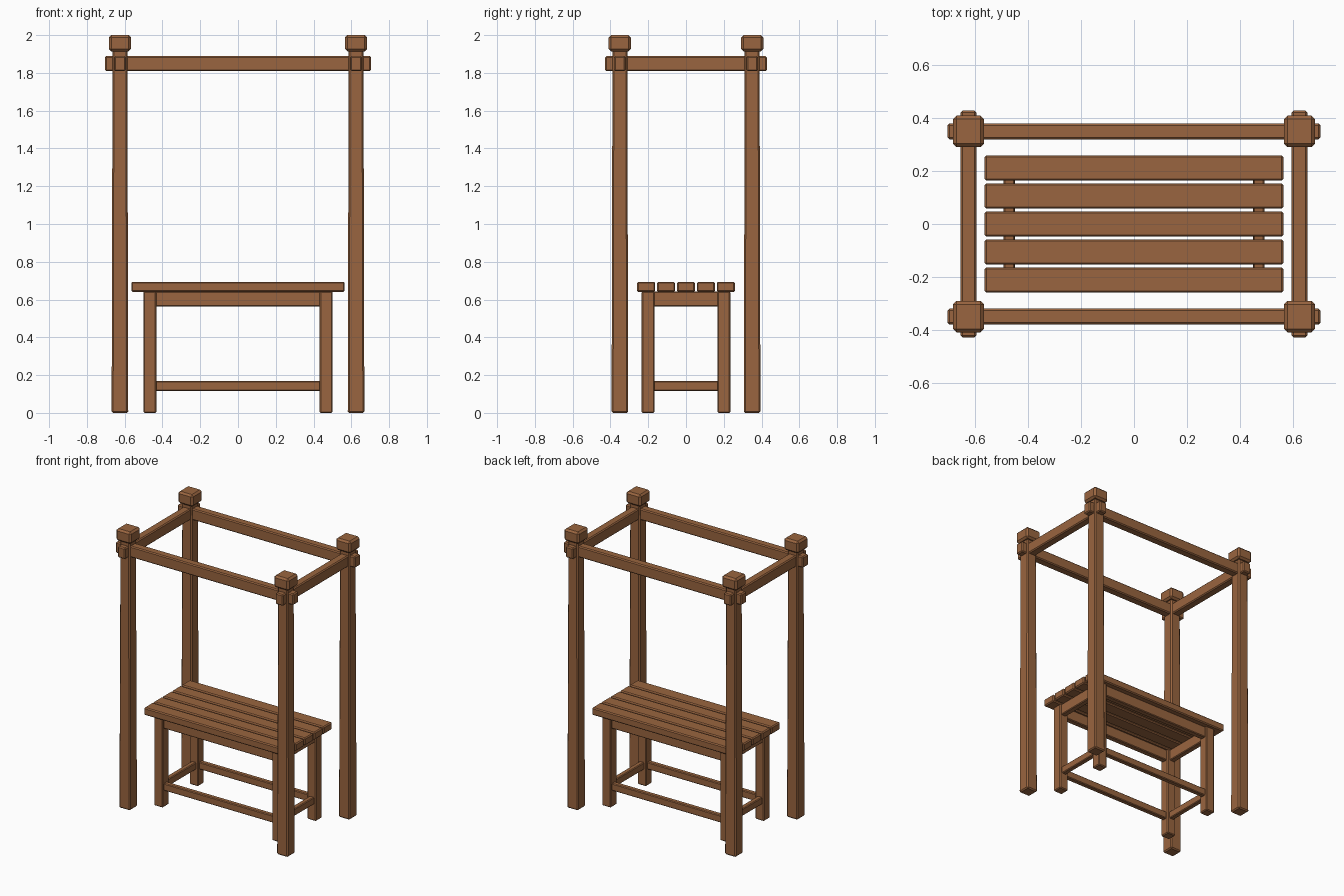
import bpy, bmesh

if "Cube" in bpy.data.objects:
    bpy.data.objects.remove(bpy.data.objects["Cube"])

wood = bpy.data.materials.new("brown wood")
wood.diffuse_color = (0.32, 0.13, 0.05, 1)
wood.use_nodes = True
wood.node_tree.nodes["Principled BSDF"].inputs["Base Color"].default_value = wood.diffuse_color


def beam(name, centre, size, bevel=0.007, top_scale=1.0):
    """Chamfered timber box, optionally tapered toward the top."""
    bm = bmesh.new()
    bmesh.ops.create_cube(bm, size=1)
    for v in bm.verts:
        k = top_scale if v.co.z > 0 else 1
        v.co.x *= size[0] * k
        v.co.y *= size[1] * k
        v.co.z *= size[2]
    bmesh.ops.bevel(bm, geom=bm.edges[:], offset=bevel, segments=1,
                    affect='EDGES', profile=0.5)
    me = bpy.data.meshes.new(name)
    bm.to_mesh(me)
    bm.free()
    me.materials.append(wood)
    ob = bpy.data.objects.new(name, me)
    ob.location = centre
    bpy.context.collection.objects.link(ob)
    return ob


PX, PY = 0.625, 0.35    # post centres
LX, LY = 0.467, 0.2     # bench leg centres

# Posts with caps, and bench legs
for sx, xn in ((-1, "left"), (1, "right")):
    for sy, yn in ((-1, "front"), (1, "back")):
        tag = yn + "_" + xn
        beam(tag + "_post", (sx * PX, sy * PY, 0.96), (0.088, 0.088, 1.92), 0.008, 0.89)
        beam(tag + "_post_cap", (sx * PX, sy * PY, 1.957), (0.118, 0.118, 0.086), 0.013)
        beam(tag + "_bench_leg", (sx * LX, sy * LY, 0.322), (0.069, 0.069, 0.644), 0.006)

# Long members: top rails, aprons, stretchers
for s, n in ((-1, "front"), (1, "back")):
    beam(n + "_top_rail", (0, s * PY, 1.849), (1.408, 0.06, 0.08))
    beam(n + "_apron", (0, s * LY, 0.603), (0.9, 0.042, 0.08), 0.005)
    beam(n + "_stretcher", (0, s * LY, 0.143), (0.9, 0.036, 0.052), 0.005)

# Short members
for s, n in ((-1, "left"), (1, "right")):
    beam(n + "_top_rail", (s * PX, 0, 1.849), (0.06, 0.856, 0.08))
    beam(n + "_apron", (s * 0.472, 0, 0.603), (0.042, 0.37, 0.08), 0.005)
    beam(n + "_stretcher", (s * LX, 0, 0.143), (0.036, 0.37, 0.052), 0.005)

# Seat slats
for i in range(5):
    beam("seat_slat_%d" % (i + 1), (0, (i - 2) * 0.1057, 0.667), (1.13, 0.096, 0.054), 0.007)
